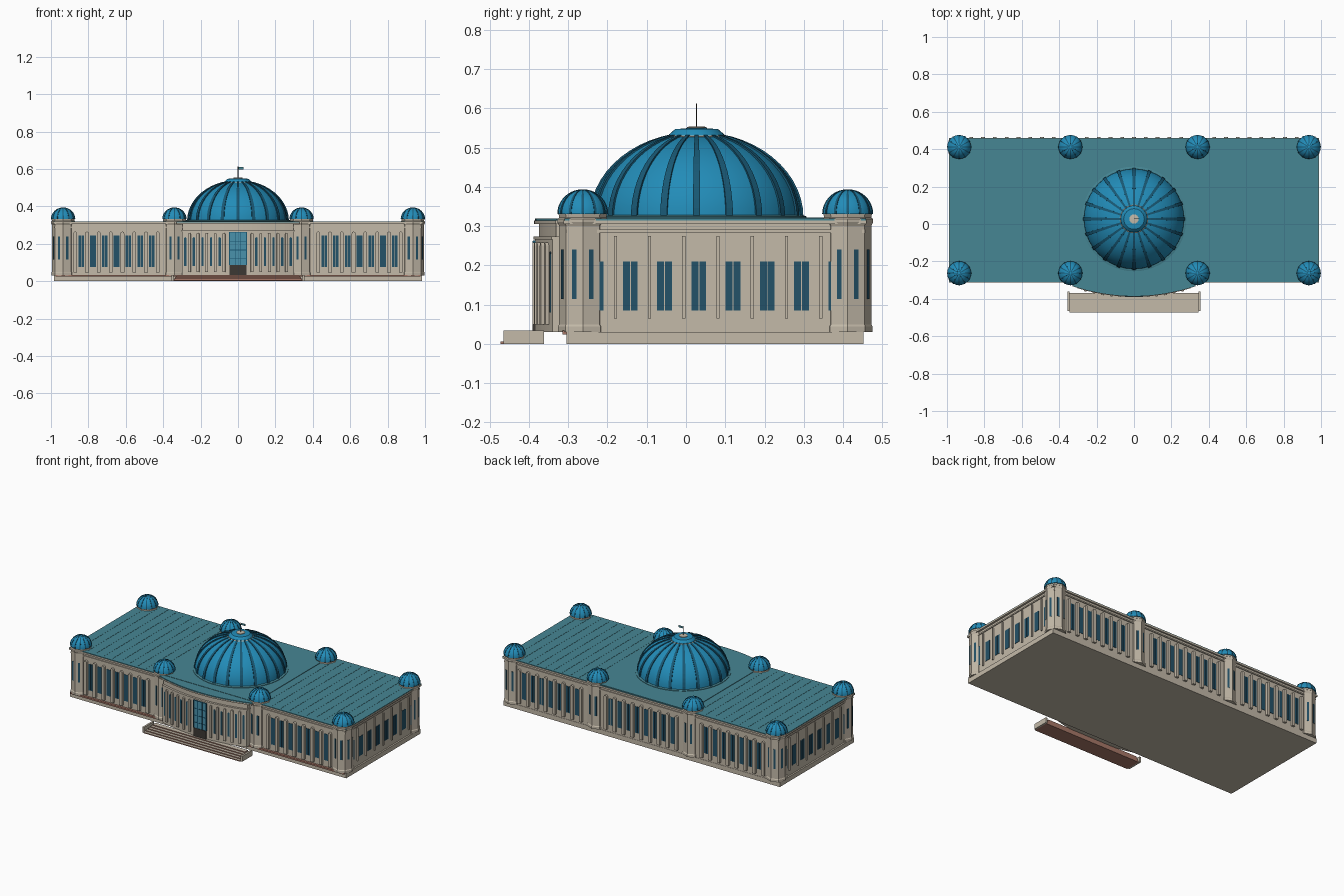
import bpy, bmesh
from math import sin, cos, pi, sqrt, atan2
from mathutils import Matrix, Vector

cube = bpy.data.objects.get("Cube")
if cube:
    bpy.data.objects.remove(cube)


def material(name, *rgb):
    lin = [((c / 255 + 0.055) / 1.055) ** 2.4 for c in rgb] + [1]
    m = bpy.data.materials.new(name)
    m.use_nodes = True
    m.diffuse_color = lin
    m.node_tree.nodes["Principled BSDF"].inputs["Base Color"].default_value = lin
    return m


STONE = material("stone", 196, 186, 169)
BRICK = material("brown stone", 168, 120, 104)
ROOF = material("teal roof", 70, 134, 148)
BLUE = material("dome blue", 34, 140, 184)
RIB = material("dark rib blue", 24, 88, 116)
GLASS = material("dark glass", 36, 82, 104)
DOORGLASS = material("light glass", 74, 146, 172)
DARK = material("dark metal", 60, 56, 52)


def finish(name, bm, mats, smooth=False):
    bmesh.ops.recalc_face_normals(bm, faces=bm.faces)
    me = bpy.data.meshes.new(name)
    bm.to_mesh(me)
    bm.free()
    ob = bpy.data.objects.new(name, me)
    bpy.context.collection.objects.link(ob)
    for m in mats:
        me.materials.append(m)
    if smooth:
        bpy.ops.object.select_all(action='DESELECT')
        ob.select_set(True)
        bpy.context.view_layer.objects.active = ob
        bpy.ops.object.shade_smooth_by_angle()
    return ob


def add_prism(bm, points, push):
    face = bm.faces.new([bm.verts.new(p) for p in points])
    out = bmesh.ops.extrude_face_region(bm, geom=[face], use_keep_orig=True)
    new = [g for g in out["geom"] if isinstance(g, bmesh.types.BMVert)]
    bmesh.ops.translate(bm, verts=new, vec=push)


def slab(name, plan, z0, z1, mat):
    bm = bmesh.new()
    add_prism(bm, [(x, y, z0) for x, y in plan], (0, 0, z1 - z0))
    return finish(name, bm, [mat])


def rect(x0, x1, y0, y1):
    return [(x0, y0), (x1, y0), (x1, y1), (x0, y1)]


def arch(w, z0, z1):
    """Upright outline with a round head."""
    r = w / 2
    return [(-r, z0), (r, z0)] + [(r * cos(a * pi / 6), z1 - r + r * sin(a * pi / 6)) for a in range(7)]


def wall_parts(name, items, mat):
    """Each item: upright outline, outward depth, foot position, wall angle."""
    bm = bmesh.new()
    for outline, depth, (x, y), ang in items:
        rot = Matrix.Rotation(ang, 3, 'Z')
        foot = Vector((x, y, 0))
        add_prism(bm, [rot @ Vector((u, 0.004, v)) + foot for u, v in outline],
                  rot @ Vector((0, -depth - 0.004, 0)))
    return finish(name, bm, [mat])


def lathe(name, profile, segs, centre, mat, turn=0.0, smooth=True):
    bm = bmesh.new()
    rings = [[bm.verts.new((centre[0] + r * cos(turn + 2 * pi * i / segs),
                            centre[1] + r * sin(turn + 2 * pi * i / segs), z))
              for i in range(segs)] for r, z in profile]
    for a, b in zip(rings, rings[1:]):
        for i in range(segs):
            j = (i + 1) % segs
            bm.faces.new((a[i], a[j], b[j], b[i]))
    bm.faces.new(rings[0])
    bm.faces.new(rings[-1])
    return finish(name, bm, [mat], smooth)


def dome(name, centre, r, z, h, r_top, ribs, width):
    """Half-ellipsoid shell with raised meridian ribs."""
    end = atan2(sqrt(1 - (r_top / r) ** 2), r_top / r)
    curve = [(r * cos(end * i / 12), z + h * sin(end * i / 12)) for i in range(13)]
    lathe(name, curve, ribs * 2, centre, BLUE)
    bm = bmesh.new()
    for k in range(ribs):
        rot = Matrix.Rotation(2 * pi * k / ribs, 3, 'Z')
        old = None
        for rr, zz in curve:
            w = width * (0.35 + 0.65 * rr / r)
            lift = 1 + 0.016
            row = [bm.verts.new(rot @ Vector((d, s * w, z + (zz - z) * e)) + Vector((*centre, 0)))
                   for d, s, e in ((rr * 0.98, -1, 1), (rr * lift, -1, lift),
                                   (rr * lift, 1, lift), (rr * 0.98, 1, 1))]
            if old:
                for i in range(3):
                    bm.faces.new((old[i], old[i + 1], row[i + 1], row[i]))
            old = row
    finish(name + "_ribs", bm, [RIB])


# Main block: plinth, walls, cornice and roof
Y0, Y1, X1 = -0.30, 0.45, 0.975
slab("plinth", rect(-0.985, 0.985, -0.305, 0.452), 0, 0.03, STONE)
slab("front_ledge", rect(-0.975, 0.975, -0.314, -0.29), 0.024, 0.034, BRICK)
slab("main_walls", rect(-X1, X1, Y0, Y1), 0.03, 0.305, STONE)
slab("string_course", rect(-0.98, 0.98, Y0 - 0.006, Y1 + 0.006), 0.283, 0.291, STONE)
slab("cornice", rect(-0.988, 0.988, -0.312, 0.46), 0.305, 0.315, STONE)
slab("wing_roof", rect(-0.986, 0.986, -0.31, 0.458), 0.315, 0.319, ROOF)
slab("centre_roof", rect(-0.34, 0.34, -0.31, 0.455), 0.316, 0.322, ROOF)

# Low seams across the wing roofs
for side, label in ((-1, "right"), (1, "left")):
    bm = bmesh.new()
    for i in range(10):
        x = side * (0.39 + i * 0.06)
        add_prism(bm, [(a, b, 0.318) for a, b in rect(x - 0.001, x + 0.001, -0.29, 0.44)], (0, 0, 0.002))
    finish(label + "_roof_seams", bm, [ROOF])


# Bowed entrance front
def bow(x, grow=0.0):
    return -0.385 - grow + 0.045 * (x / 0.3) ** 2


def bow_plan(half, grow):
    xs = [half * i / 12 for i in range(-12, 13)]
    return [(-half, -0.25)] + [(x, bow(x, grow)) for x in xs] + [(half, -0.25)]


slab("bow_wall", bow_plan(0.3, 0), 0.03, 0.272, STONE)
slab("bow_band", bow_plan(0.303, 0.004), 0.266, 0.274, STONE)
slab("bow_frieze", bow_plan(0.298, -0.01), 0.272, 0.306, STONE)
slab("bow_cornice", bow_plan(0.33, 0.002), 0.306, 0.314, STONE)
slab("bow_roof", bow_plan(0.33, 0), 0.314, 0.32, ROOF)
bow_columns, bow_windows = [], []
for s in (-1, 1):
    for i in range(5):
        for gap, items, shape, depth in ((0.075, bow_columns, arch(0.014, 0.05, 0.258), 0.009),
                                         (0.098, bow_windows, arch(0.012, 0.08, 0.235), 0.001)):
            x = s * (gap + i * 0.046)
            items.append((shape, depth, (x, bow(x)), x))
wall_parts("bow_columns", bow_columns, STONE)
wall_parts("bow_windows", bow_windows, GLASS)

# Entrance: tall glazing, glazing bars and door
wall_parts("entrance_glass", [(rect(-0.045, 0.045, 0.085, 0.262), 0.003, (0, -0.385), 0)], DOORGLASS)
wall_parts("entrance_door", [(rect(-0.045, 0.045, 0.03, 0.085), 0.006, (0, -0.385), 0)], DARK)
bars = [(rect(x - 0.002, x + 0.002, 0.085, 0.262), 0.006, (0, -0.385), 0) for x in (-0.045, -0.015, 0.015, 0.045)]
bars += [(rect(-0.045, 0.045, z, z + 0.003), 0.005, (0, -0.385), 0) for z in (0.12, 0.165, 0.21, 0.26)]
wall_parts("entrance_bars", bars, RIB)

# Steps: brown risers with pale treads, and cheek walls
for i in range(5):
    y, w = -0.472 + i * 0.018, 0.345 - i * 0.004
    step = slab("step_%d" % (i + 1), rect(-w, w, y, -0.37), 0 if i == 0 else i * 0.0064, (i + 1) * 0.0064, BRICK)
    step.data.materials.append(STONE)
    for p in step.data.polygons:
        p.material_index = int(p.normal.z > 0.5)
for s, label in ((-1, "right"), (1, "left")):
    slab(label + "_step_wall", rect(s * 0.35 - 0.006, s * 0.35 + 0.006, -0.465, -0.362), 0, 0.034, STONE)

# Arched pilasters and paired windows along front and back
pilasters, windows = [], []


def bay_run(start, count, step, y, ang):
    for i in range(count):
        x = start + i * step
        pilasters.append((arch(0.02, 0.045, 0.265), 0.014, (x, y), ang))
        if i < count - 1:
            for d in (-0.008, 0.008):
                windows.append((rect(-0.007, 0.007, 0.075, 0.245), 0.002, (x + step / 2 + d, y), ang))


for start in (-0.87, 0.429):
    bay_run(start, 8, 0.063, Y0, 0)
    bay_run(start, 8, 0.063, Y1, pi)
bay_run(-0.252, 9, 0.063, Y1, pi)

# Side walls: slim pilasters between window pairs
for s in (-1, 1):
    for i in range(7):
        y = -0.18 + i * 0.0872
        pilasters.append((rect(-0.004, 0.004, 0.065, 0.275), 0.008, (s * X1, y), s * pi / 2))
    for i in range(8):
        for d in (-0.01, 0.01):
            y = -0.229 + i * 0.0872 + d
            if -0.22 < y + 0.01 and y < 0.375:
                windows.append((rect(-0.0088, 0.0088, 0.085, 0.21), 0.002, (s * X1, y), s * pi / 2))
wall_parts("pilasters", pilasters, STONE)
wall_parts("windows", windows, GLASS)

# Eight corner towers with slit windows and small domes
slits = []
for x in (-0.935, -0.34, 0.34, 0.935):
    for y, row in ((-0.263, "front"), (0.412, "back")):
        label = "%s_tower_%s%d" % (row, "right" if x < 0 else "left", 2 if abs(x) > 0.5 else 1)
        lathe(label, [(0.063, 0.03), (0.063, 0.045), (0.06, 0.05), (0.06, 0.3), (0.065, 0.31),
                      (0.065, 0.318), (0.06, 0.322), (0.062, 0.332)], 8, (x, y), STONE, smooth=False)
        dome(label + "_dome", (x, y), 0.064, 0.331, 0.062, 0.006, 12, 0.0035)
        for k in range(8):
            a = (k + 0.5) * pi / 4
            r = 0.06 * cos(pi / 8)
            slits.append((rect(-0.006, 0.006, 0.115, 0.24), 0.002, (x + r * cos(a), y + r * sin(a)), a + pi / 2))
wall_parts("tower_slits", slits, GLASS)

# Great dome, crown and flag
C = (0, 0.027)
lathe("dome_base", [(0.28, 0.315), (0.28, 0.325), (0.27, 0.328)], 48, C, ROOF)
dome("great_dome", C, 0.268, 0.322, 0.215, 0.06, 20, 0.009)
lathe("dome_crown", [(0.066, 0.522), (0.073, 0.528), (0.07, 0.534), (0.055, 0.547), (0.02, 0.55)], 32, C, BLUE)
lathe("crown_ring", [(0.074, 0.525), (0.077, 0.528), (0.074, 0.531)], 32, C, STONE)
lathe("flag_base", [(0.025, 0.548), (0.025, 0.553), (0.01, 0.554)], 16, C, STONE)
lathe("flag_pole", [(0.0015, 0.55), (0.0015, 0.612)], 8, C, DARK)
wall_parts("flag", [(rect(0, 0.03, 0.598, 0.611), -0.003, C, 0)], ROOF)
